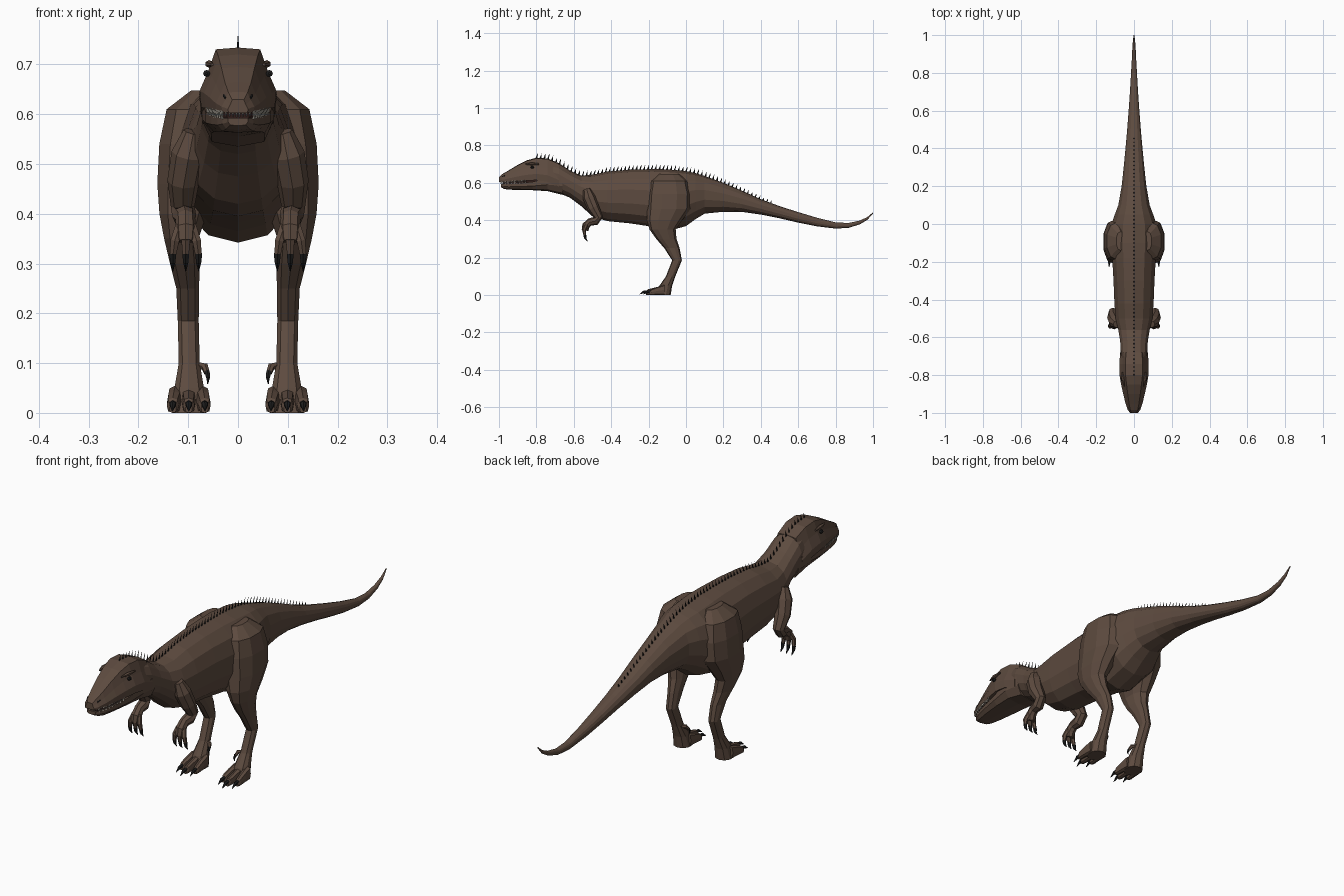
import bpy, bmesh, math
from mathutils import Vector as V


def material(name, rgb):
    m = bpy.data.materials.new(name)
    m.diffuse_color = (*rgb, 1)
    return m


HIDE = material("brown hide", (0.11, 0.07, 0.05))
CLAW = material("dark claw", (0.012, 0.012, 0.012))
TOOTH = material("ivory", (0.6, 0.56, 0.48))
MOUTH = material("dark mouth", (0.03, 0.012, 0.01))


def loft(name, lofts, mat, mirror=False):
    """Skin each list of rings into a closed shape; all go in one object."""
    bm = bmesh.new()
    for rings in lofts:
        loops = [[bm.verts.new(p) for p in r] for r in rings]
        for a, b in zip(loops, loops[1:]):
            n = len(a)
            for i in range(n):
                bm.faces.new((a[i], a[(i + 1) % n], b[(i + 1) % n], b[i]))
        bm.faces.new(loops[0])
        bm.faces.new(loops[-1])
    bmesh.ops.recalc_face_normals(bm, faces=bm.faces)
    me = bpy.data.meshes.new(name)
    bm.to_mesh(me)
    bm.free()
    me.materials.append(mat)
    ob = bpy.data.objects.new(name, me)
    bpy.context.collection.objects.link(ob)
    if mirror:
        ob.modifiers.new("mirror", 'MIRROR').use_mirror_merge = False
    return ob


def ring(c, a, b, n, power=1.0):
    """Rounded ring about c with half axes a and b, starting at +b."""
    out = []
    for i in range(n):
        t = 2 * math.pi * i / n
        s, k = math.sin(t), math.cos(t)
        out.append(V(c) + V(a) * math.copysign(abs(s) ** power, s)
                   + V(b) * math.copysign(abs(k) ** power, k))
    return out


def tube(pts, radii, n=8):
    """Rings that follow a path in the side plane, with a radius at each point."""
    pts = [V(p) for p in pts]
    out = []
    for i, (p, r) in enumerate(zip(pts, radii)):
        d = (pts[min(i + 1, len(pts) - 1)] - pts[max(i - 1, 0)]).normalized()
        a = (V((1, 0, 0)) - d * d.x).normalized()
        out.append(ring(p, a * r, d.cross(a) * r, n))
    return out


def lerp(table, y, col):
    for p, q in zip(table, table[1:]):
        if y <= q[0]:
            t = max(0, (y - p[0]) / (q[0] - p[0]))
            return p[col] + (q[col] - p[col]) * t
    return table[-1][col]


# neck, trunk and tail: y, top, bottom, half width
BODY = [(-.74, .72, .57, .06), (-.68, .705, .545, .071), (-.62, .665, .52, .075),
        (-.56, .638, .475, .085), (-.5, .643, .42, .1), (-.42, .66, .395, .106),
        (-.3, .67, .383, .111), (-.18, .673, .365, .118), (-.1, .672, .342, .125),
        (0, .662, .368, .122), (.05, .652, .405, .104), (.1, .636, .435, .085),
        (.2, .6, .445, .067), (.3, .557, .444, .056), (.4, .512, .43, .046),
        (.5, .475, .41, .037), (.6, .443, .387, .029), (.7, .413, .367, .022),
        (.8, .388, .355, .016), (.87, .385, .359, .012), (.93, .398, .378, .009),
        (.97, .417, .402, .006), (1, .442, .436, .002)]
loft("body_and_tail", [[ring((0, y, (t + b) / 2), (w, 0, 0), (0, 0, (t - b) / 2), 14, .9)
                        for y, t, b, w in BODY]], HIDE)

# skull: y, top, lip, half width
SKULL = [(-1, .63, .603, .02), (-.985, .645, .604, .033), (-.95, .665, .606, .045),
         (-.9, .695, .61, .057), (-.85, .72, .612, .068), (-.8, .734, .614, .077),
         (-.74, .73, .605, .078), (-.68, .705, .58, .073)]
SECTION = [(0, 1), (.58, .97), (.78, .6), (1, .28), (.96, 0)]
SECTION += [(-x, z) for x, z in reversed(SECTION[1:])]
loft("skull", [[[(x * w, y, b + z * (t - b)) for x, z in SECTION]
                for y, t, b, w in SKULL]], HIDE)

# lower jaw: y, top, bottom, half width
JAW = [(-.99, .592, .577, .02), (-.975, .593, .568, .031), (-.95, .594, .563, .041),
       (-.9, .597, .562, .053), (-.82, .605, .56, .065), (-.74, .625, .555, .072),
       (-.66, .63, .535, .07)]
JAW_SECTION = [(1, 1), (1, .5), (.75, .1), (0, 0), (-.75, .1), (-1, .5), (-1, 1)]
loft("lower_jaw", [[[(x * w, y, b + z * (t - b)) for x, z in JAW_SECTION]
                    for y, t, b, w in JAW]], HIDE)
loft("mouth_lining", [[[(sx * lerp(JAW, y, 3) * .85, y, z) for sx, z in
                        ((-1, .58), (1, .58), (1, .622), (-1, .622))]
                       for y in (-.982, -.95, -.9, -.82, -.76)]], MOUTH)

# teeth along both lips and across the snout tip
teeth = []
for i in range(18):
    y = -.985 + .0075 * i
    x = lerp(SKULL, y, 3) * .93
    lip = lerp(SKULL, y, 2)
    spots = [(x, y, lip + .003, -.014)]
    if i % 2:
        spots.append((x * .96, y, lerp(JAW, y, 1) - .002, .009))
    if i < 4:
        spots.append((.003 + i * .007, -.99, lip + .003, -.013))
    for px, py, z, h in spots:
        teeth.append([ring((px, py, z), (.0028, 0, 0), (0, .0034, 0), 4),
                      ring((px, py, z + h), (.0004, 0, 0), (0, .0004, 0), 4)])
loft("teeth", teeth, TOOTH, True)

# eyes, brows and nostrils
loft("eyes", [[ring((.063, -.822 + dy, .682), (r, 0, 0), (0, 0, r), 8)
               for dy, r in ((-.009, .002), (-.005, .007), (.005, .007), (.009, .002))]],
     CLAW, True)
loft("brows", [tube([(.052, -.86, .7), (.058, -.825, .701), (.062, -.785, .7)],
                    [.003, .008, .004], 6)], HIDE, True)
loft("nostrils", [tube([(.024, -.983, .632), (.028, -.968, .638)], [.003, .003], 6)],
     CLAW, True)

# row of spikes from the crown to the tail
spikes = []
for i in range(62):
    y = -.8 + .0205 * i
    z = lerp(SKULL if y < -.7 else BODY, y, 1) - .005
    h = .029 if y < .1 else .029 - .035 * (y - .1)
    spikes.append([ring((0, y, z), (.003, 0, 0), (0, .006, 0), 4),
                   ring((0, y + .008, z + h), (.0004, 0, 0), (0, .0004, 0), 4)])
loft("back_spikes", spikes, CLAW)

# hind legs: z, centre x, centre y, half width, half depth
LEG = [(.648, .07, -.09, .025, .05), (.61, .088, -.09, .058, .1),
       (.54, .095, -.088, .066, .115), (.46, .1, -.092, .065, .116),
       (.4, .11, -.115, .05, .095), (.35, .114, -.125, .036, .07),
       (.3, .107, -.105, .031, .054), (.25, .101, -.075, .024, .041),
       (.185, .1, -.048, .022, .026), (.1, .098, -.082, .022, .025),
       (.05, .098, -.108, .031, .034), (0, .098, -.122, .036, .04)]
loft("hind_legs", [[ring((x, y, z), (w, 0, 0), (0, d, 0), 10, .9)
                    for z, x, y, w, d in LEG]], HIDE, True)

# toes, with a small inner toe above the heel
toes, claws = [], []
for x, dx, y in ((.072, -.005, -.185), (.099, 0, -.205), (.126, .005, -.185)):
    toes.append([ring((x + dx * k, yy, h / 2), (w, 0, 0), (0, 0, h / 2), 8, .7)
                 for k, yy, h, w in ((0, -.115, .055, .015), (.5, -.15, .044, .014),
                                     (1, y, .03, .012), (1, y - .01, .016, .007))])
    claws.append(tube([(x + dx, y + .005, .018), (x + dx, y - .02, .017),
                       (x + dx * 1.2, y - .043, .004)], [.008, .007, .001], 6))
toes.append(tube([(.083, -.085, .095), (.067, -.095, .093), (.062, -.105, .08)],
                 [.008, .008, .006], 6))
claws.append(tube([(.062, -.104, .083), (.06, -.112, .07), (.061, -.11, .058)],
                  [.006, .004, .001], 6))
loft("toes", toes, HIDE, True)
loft("toe_claws", claws, CLAW, True)

# arms
loft("arms", [tube([(.09, -.53, .565), (.1, -.518, .52), (.11, -.495, .465),
                    (.111, -.467, .415), (.108, -.485, .395), (.106, -.515, .39),
                    (.105, -.535, .37), (.105, -.54, .345)],
                   [.02, .034, .032, .024, .024, .02, .021, .018])], HIDE, True)

# fingers
fingers, nails = [], []
for x, e in ((.083, -.004), (.105, 0), (.127, .004)):
    fingers.append(tube([((x + .105) / 2, -.533, .375), (x, -.545, .345),
                         (x + e, -.54, .315)], [.011, .01, .007], 6))
    nails.append(tube([(x + e, -.541, .32), (x + e, -.538, .303),
                       (x + e, -.526, .285)], [.008, .006, .001], 6))
loft("fingers", fingers, HIDE, True)
loft("finger_claws", nails, CLAW, True)
